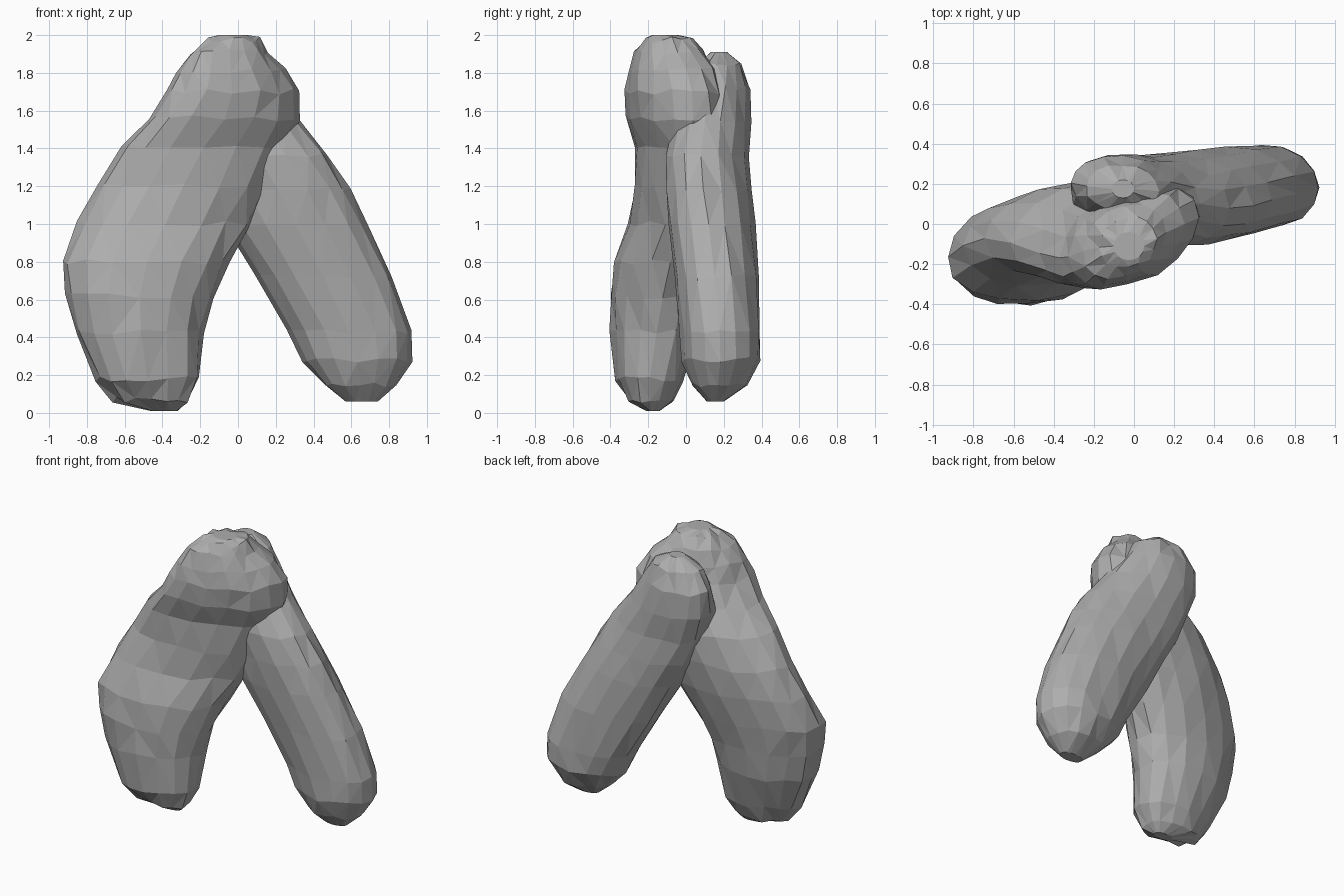
import bpy, bmesh, math, random

random.seed(4)
old = bpy.data.objects.get("Cube")
if old:
    bpy.data.objects.remove(old, do_unlink=True)

grey = bpy.data.materials.new("stone grey")
grey.use_nodes = True
grey.diffuse_color = (0.42, 0.42, 0.42, 1)
grey.node_tree.nodes["Principled BSDF"].inputs["Base Color"].default_value = (0.42, 0.42, 0.42, 1)

SIDES = 16


def blunt(value):
    return math.copysign(abs(value) ** 0.94, value)


def lobe(name, sections, wobble):
    """Faceted lobe through slanted oval rings of (z, x0, x1, y0, y1, skew)."""
    bm = bmesh.new()
    rings = []
    for i, (z, x0, x1, y0, y1, skew) in enumerate(sections):
        j = 0 if i in (0, len(sections) - 1) else wobble
        ring = []
        for k in range(SIDES):
            a = 2 * math.pi * k / SIDES
            u, v = blunt(math.cos(a)), blunt(math.sin(a))
            x = (x0 + x1) / 2 + u * (x1 - x0) / 2
            y = (y0 + y1) / 2 + v * (y1 - y0) / 2 + skew * u
            ring.append(bm.verts.new((x + random.uniform(-j, j),
                                      y + random.uniform(-j, j),
                                      z + random.uniform(-j, j) * 2)))
        rings.append(ring)
    for low, high in zip(rings, rings[1:]):
        for k in range(SIDES):
            n = (k + 1) % SIDES
            bm.faces.new((low[k], low[n], high[n], high[k]))
    bm.faces.new(rings[0][::-1])
    bm.faces.new(rings[-1])
    bmesh.ops.triangulate(bm, faces=bm.faces[:])
    bmesh.ops.recalc_face_normals(bm, faces=bm.faces[:])
    mesh = bpy.data.meshes.new(name)
    bm.to_mesh(mesh)
    bm.free()
    mesh.materials.append(grey)
    obj = bpy.data.objects.new(name, mesh)
    bpy.context.collection.objects.link(obj)
    return obj


# Front lobe: broad belly low down, bulging knob on top
lobe("front_lobe", [
    (0.01, -.46, -.32, -.21, -.14, 0),
    (0.07, -.66, -.26, -.31, -.07, 0),
    (0.18, -.75, -.20, -.38, -.01, .01),
    (0.43, -.86, -.18, -.40, .06, .02),
    (0.62, -.91, -.13, -.40, .09, .03),
    (0.80, -.93, -.04, -.375, .13, .04),
    (1.00, -.85, .07, -.30, .18, .05),
    (1.20, -.74, .17, -.265, .21, .05),
    (1.40, -.61, .25, -.265, .215, .07),
    (1.56, -.47, .32, -.30, .20, .09),
    (1.70, -.37, .32, -.305, .17, .10),
    (1.81, -.32, .25, -.295, .14, .08),
    (1.91, -.25, .16, -.265, .09, .05),
    (1.975, -.17, .11, -.22, .03, .02),
    (2.00, -.10, .05, -.18, -.04, 0),
], 0.008)

# Back lobe: even, leaning capsule
lobe("back_lobe", [
    (0.06, .57, .74, .11, .20, 0),
    (0.15, .45, .84, .03, .32, 0),
    (0.28, .34, .92, -.02, .39, 0),
    (0.43, .26, .925, -.03, .395, 0),
    (0.72, .09, .82, -.06, .385, -.01),
    (1.00, -.08, .69, -.09, .365, -.02),
    (1.18, -.18, .59, -.10, .35, -.03),
    (1.36, -.26, .47, -.105, .335, -.04),
    (1.54, -.32, .33, -.06, .34, -.04),
    (1.72, -.31, .20, .01, .335, -.03),
    (1.84, -.24, .12, .06, .295, -.01),
    (1.91, -.11, .00, .13, .22, 0),
], 0.007)
